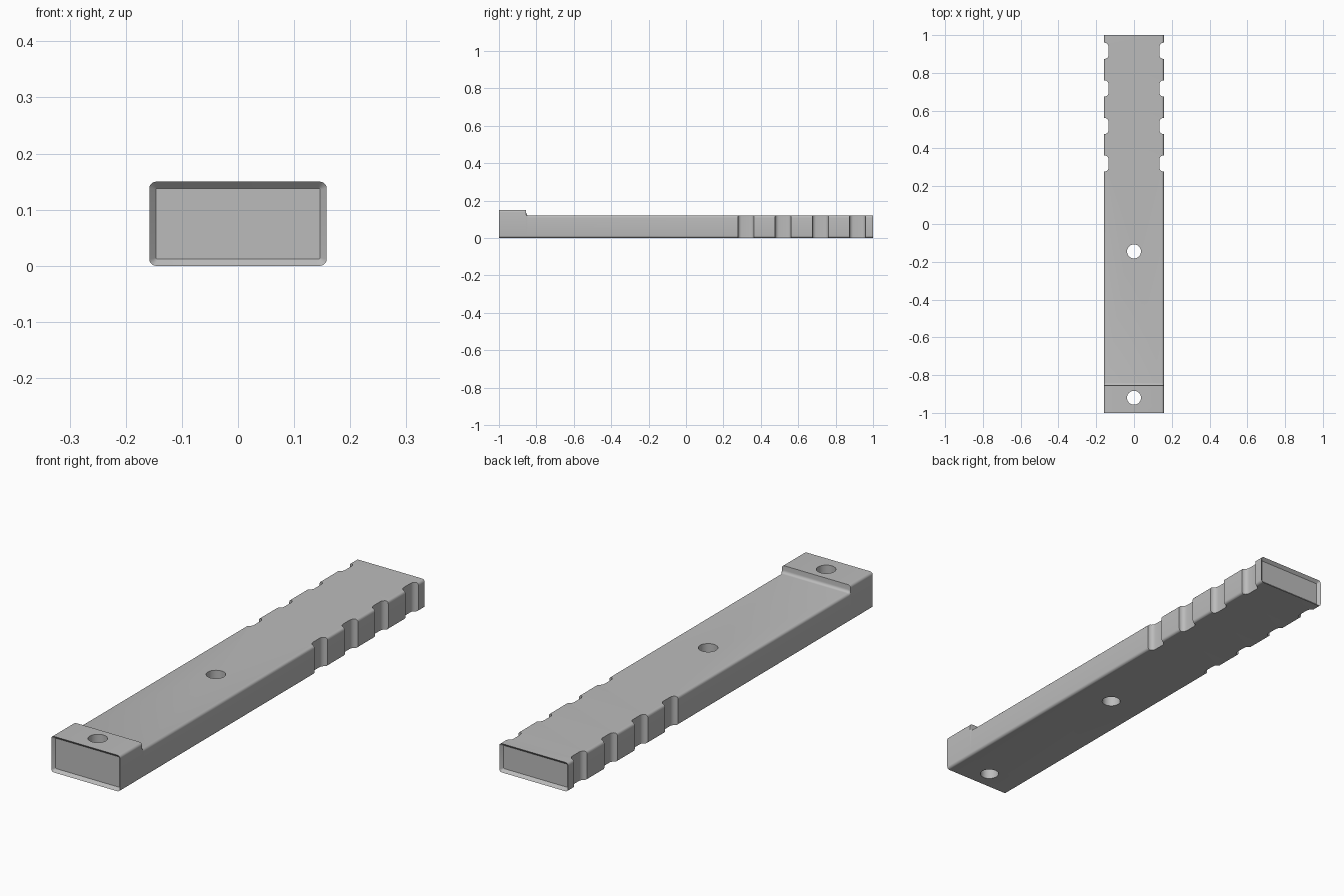
import bpy, bmesh
from math import sin, cos, pi

if "Cube" in bpy.data.objects:
    bpy.data.objects.remove(bpy.data.objects["Cube"], do_unlink=True)

HALF_W, BAR_H, HEAD_H, R = 0.158, 0.12, 0.15, 0.012
STEP_Y = -0.855
STEPS = 5

grey = bpy.data.materials.new("plain grey")
grey.use_nodes = True
grey.diffuse_color = (0.5, 0.5, 0.5, 1)
grey.node_tree.nodes["Principled BSDF"].inputs["Base Color"].default_value = (0.5, 0.5, 0.5, 1)


def rounded_rect(x0, x1, y0, y1, r):
    """Counter-clockwise outline with rounded corners."""
    corners = [(x1 - r, y1 - r), (x0 + r, y1 - r), (x0 + r, y0 + r), (x1 - r, y0 + r)]
    points = []
    for k, (cx, cy) in enumerate(corners):
        for i in range(STEPS + 1):
            a = (k + i / STEPS) * pi / 2
            points.append((cx + r * cos(a), cy + r * sin(a)))
    return points


def loft(bm, loops):
    """Skin a row of matching loops and cap both ends."""
    rings = [[bm.verts.new(p) for p in loop] for loop in loops]
    for a, b in zip(rings, rings[1:]):
        for i in range(len(a)):
            j = (i + 1) % len(a)
            bm.faces.new((a[i], a[j], b[j], b[i]))
    bm.faces.new(rings[0][::-1])
    bm.faces.new(rings[-1])


def prism(bm, outline):
    loft(bm, [[(x, y, z) for x, y in outline] for z in (-0.1, 0.3)])


def make_object(name, bm):
    bmesh.ops.recalc_face_normals(bm, faces=bm.faces)
    mesh = bpy.data.meshes.new(name)
    bm.to_mesh(mesh)
    bm.free()
    mesh.materials.append(grey)
    obj = bpy.data.objects.new(name, mesh)
    bpy.context.collection.objects.link(obj)
    return obj


# Stations along the bar: (y, inset, height)
arc = [i * pi / 2 / STEPS for i in range(STEPS + 1)]
stations = [(-1 + R * (1 - cos(pi / 2 - a)), R * (1 - sin(pi / 2 - (pi / 2 - a))), HEAD_H) for a in arc]
stations.append((STEP_Y, 0, HEAD_H))
stations += [(STEP_Y + 0.001 + R * (1 - cos(a)), 0, BAR_H + R * (1 - sin(a))) for a in arc]
stations += [(1 - R * (1 - sin(pi / 2 - a)), R * (1 - cos(a)), BAR_H) for a in arc]

# Long bar with the raised head
bm = bmesh.new()
loft(bm, [[(x, y, z) for x, z in rounded_rect(-HALF_W + s, HALF_W - s, s, h - s, R - s * 0.8)]
          for y, s, h in stations])
bar = make_object("notched_bar", bm)

# Cutters for the two holes and the four pairs of edge notches
bm = bmesh.new()
for y in (-0.92, -0.145):
    prism(bm, [(0.037 * cos(i * pi / 16), y + 0.037 * sin(i * pi / 16)) for i in range(32)])
for k in range(4):
    y = 0.32 + 0.199 * k
    for side in (-1, 1):
        cx = side * (HALF_W + 0.027)
        prism(bm, rounded_rect(cx - 0.05, cx + 0.05, y - 0.043, y + 0.043, 0.021))
cutter = make_object("hole_and_notch_cutter", bm)
cutter.hide_render = True

cut = bar.modifiers.new("holes and notches", "BOOLEAN")
cut.operation = "DIFFERENCE"
cut.solver = "EXACT"
cut.object = cutter

bpy.ops.object.select_all(action="DESELECT")
bar.select_set(True)
bpy.context.view_layer.objects.active = bar
bpy.ops.object.modifier_apply(modifier=cut.name)
bpy.data.objects.remove(cutter, do_unlink=True)
bpy.ops.object.shade_smooth_by_angle(angle=pi / 6)
